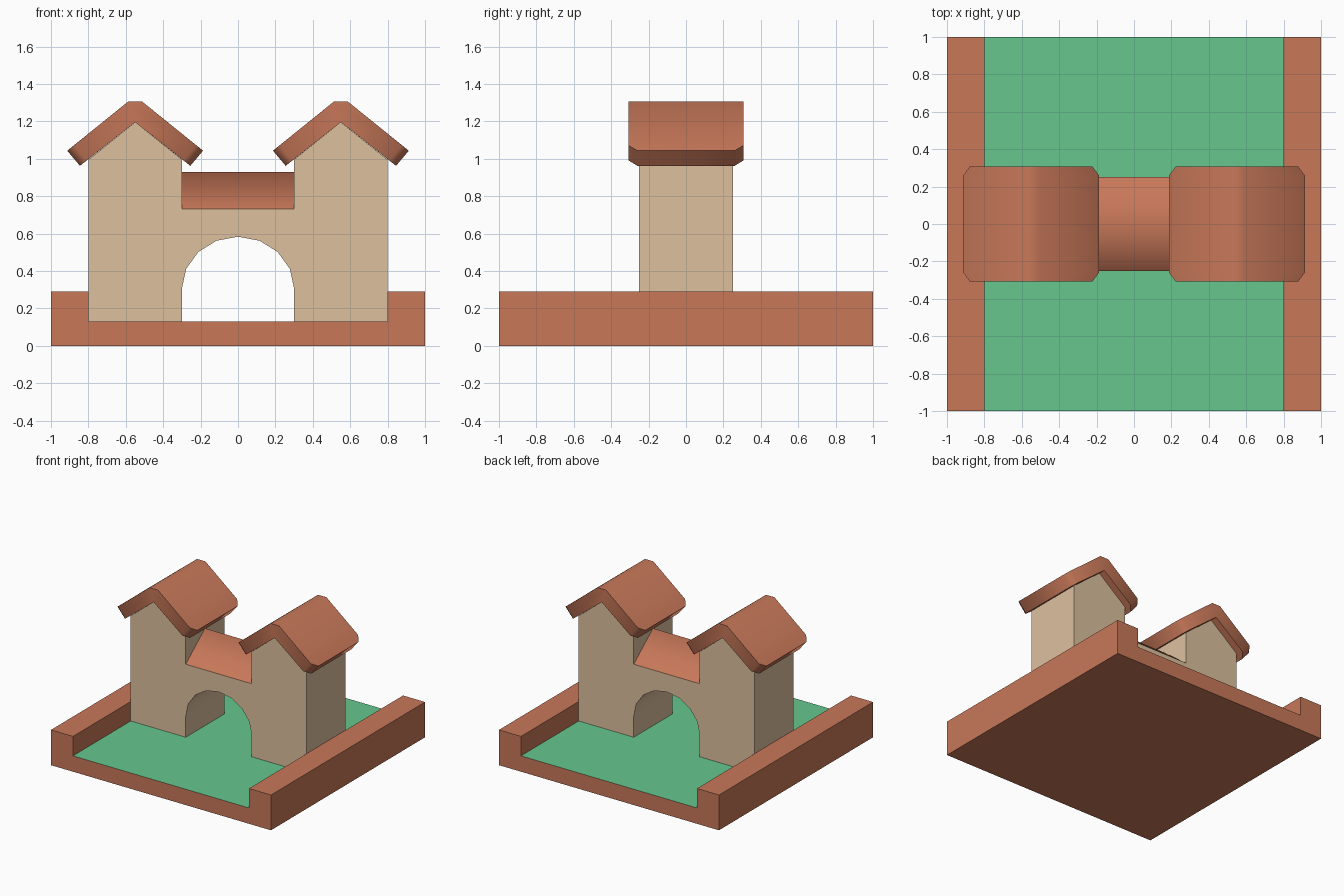
import bpy, bmesh, math

if "Cube" in bpy.data.objects:
    bpy.data.objects.remove(bpy.data.objects["Cube"])


def material(name, r, g, b):
    lin = lambda c: ((c / 255 + 0.055) / 1.055) ** 2.4
    m = bpy.data.materials.new(name)
    m.diffuse_color = (lin(r), lin(g), lin(b), 1)
    m.use_nodes = True
    m.node_tree.nodes["Principled BSDF"].inputs["Base Color"].default_value = m.diffuse_color
    return m


BRICK = material("terracotta", 200, 120, 89)
STONE = material("tan_stone", 221, 192, 159)
GRASS = material("grass_green", 103, 198, 143)


def loft(name, sections, mats, angle):
    """Skin matching closed loops of points, cap both ends, smooth below angle."""
    bm = bmesh.new()
    rings = [[bm.verts.new(p) for p in s] for s in sections]
    for a, b in zip(rings, rings[1:]):
        for i in range(len(a)):
            j = (i + 1) % len(a)
            bm.faces.new((a[i], a[j], b[j], b[i]))
    bm.faces.new(rings[0])
    bm.faces.new(rings[-1])
    bmesh.ops.recalc_face_normals(bm, faces=bm.faces)
    mesh = bpy.data.meshes.new(name)
    bm.to_mesh(mesh)
    bm.free()
    for m in mats:
        mesh.materials.append(m)
    mesh.shade_smooth()
    mesh.set_sharp_from_angle(angle=math.radians(angle))
    ob = bpy.data.objects.new(name, mesh)
    bpy.context.collection.objects.link(ob)
    return ob


def at_y(profile, y, cx=0):
    return [(cx + x, y, z) for x, z in profile]


def mirrored(half):
    """Close a right-hand half profile with its left-hand reflection."""
    return half + [(-x, z) for x, z in reversed(half) if abs(x) > 1e-6]


FLOOR = 0.13

# Tray base with raised side walls; its floor is grass
tray = mirrored([(0.8, FLOOR), (0.8, 0.29), (1, 0.29), (1, 0)])
base = loft("base", [at_y(tray, -1), at_y(tray, 1)], [BRICK, GRASS], 30)
for f in base.data.polygons:
    if f.normal.z > 0.9 and f.center.z < 0.2:
        f.material_index = 1

# Two gabled towers joined by a wall with an arched opening
arch = [(0.3 * math.cos(i * math.pi / 8), 0.305 + 0.278 * math.sin(i * math.pi / 8))
        for i in range(4, -1, -1)]
arch[0] = (0, arch[0][1])
outer = [(0.3, FLOOR), (0.8, FLOOR), (0.8, 0.995), (0.55, 1.195), (0.3, 0.995), (0.3, 0.73)]
right = arch + outer
gate = right + [(-x, z) for x, z in reversed(right[1:])]
loft("gatehouse_walls", [at_y(gate, -0.25), at_y(gate, 0.25)], [STONE], 30)

# Ridge roof over the arch wall
ridge = [(-0.25, 0.73), (0.25, 0.73), (0, 0.93)]
loft("middle_roof", [[(x, y, z) for y, z in ridge] for x in (-0.3, 0.3)], [BRICK], 80)


# Thick tower roofs with the eave corners cut off
def roof_profile(dx, dz):
    top = [(0.038, 1.305), (0.363 - dx, 1.043 + dz), (0.295 - dx, 0.962 + dz), (0, 1.195)]
    return mirrored(top)


full, cut = roof_profile(0, 0), roof_profile(0.036, 0.029)
for side, cx in (("left", -0.55), ("right", 0.55)):
    loft(side + "_tower_roof",
         [at_y(cut, -0.308, cx), at_y(full, -0.26, cx), at_y(full, 0.26, cx), at_y(cut, 0.308, cx)],
         [BRICK], 60)
